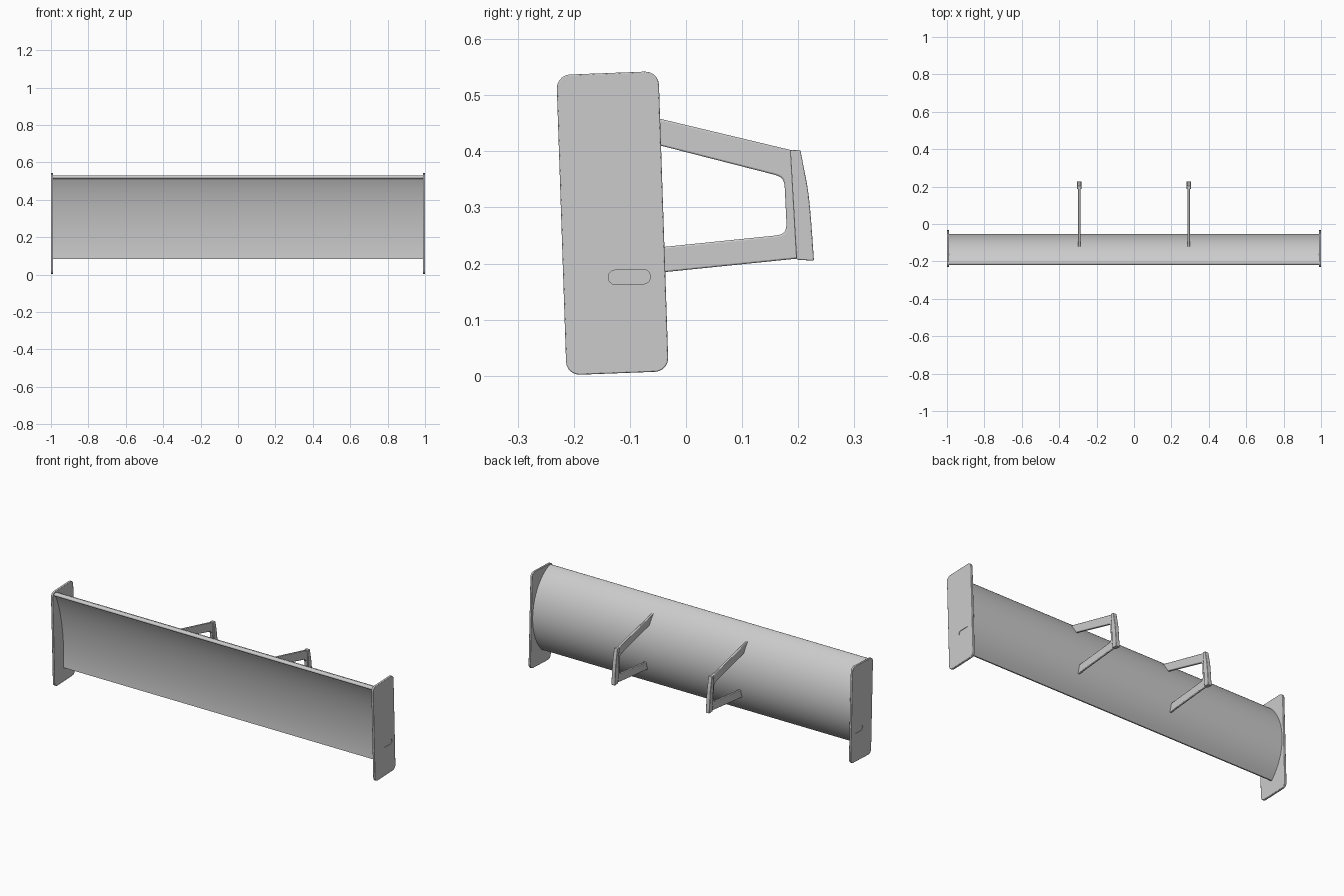
import bpy, bmesh, math
from mathutils import Vector
from mathutils.geometry import interpolate_bezier

cube = bpy.data.objects.get("Cube")
if cube:
    bpy.data.objects.remove(cube, do_unlink=True)

grey = bpy.data.materials.new("plain_grey")
grey.use_nodes = True
grey.diffuse_color = (0.6, 0.6, 0.6, 1)
grey.node_tree.nodes["Principled BSDF"].inputs["Base Color"].default_value = (0.6, 0.6, 0.6, 1)


def prism(name, profile, x0, x1, bevel=0.0, segments=2):
    """Extrude a (y, z) profile from x0 to x1."""
    bm = bmesh.new()
    face = bm.faces.new([bm.verts.new((x0, y, z)) for y, z in profile])
    ext = bmesh.ops.extrude_face_region(bm, geom=[face])
    moved = [v for v in ext["geom"] if isinstance(v, bmesh.types.BMVert)]
    bmesh.ops.translate(bm, verts=moved, vec=(x1 - x0, 0, 0))
    bmesh.ops.recalc_face_normals(bm, faces=bm.faces)
    mesh = bpy.data.meshes.new(name)
    bm.to_mesh(mesh)
    bm.free()
    mesh.materials.append(grey)
    obj = bpy.data.objects.new(name, mesh)
    bpy.context.collection.objects.link(obj)
    if bevel:
        mod = obj.modifiers.new("soft_edges", "BEVEL")
        mod.width, mod.segments = bevel, segments
        mod.limit_method, mod.angle_limit = "ANGLE", math.radians(50)
    return obj


def smooth(obj):
    bpy.ops.object.select_all(action="DESELECT")
    obj.select_set(True)
    bpy.context.view_layer.objects.active = obj
    bpy.ops.object.shade_smooth_by_angle(angle=math.radians(35))


def curve(points, count):
    """Sample a cubic through four (y, z) control points."""
    pts = interpolate_bezier(*[Vector((y, z, 0)) for y, z in points], count)
    return [(p.x, p.y) for p in pts]


def rounded(corners, radius, steps=6):
    """Round every corner of a (y, z) polygon."""
    out = []
    for i, c in enumerate(corners):
        c = Vector(c)
        a = c + (Vector(corners[i - 1]) - c).normalized() * radius
        b = c + (Vector(corners[(i + 1) % len(corners)]) - c).normalized() * radius
        out += curve([a, a.lerp(c, 0.55), b.lerp(c, 0.55), b], steps)
    return out


# Main wing: bulging rear skin, slightly hollow front skin, rounded lip on top
rear = curve([(-0.203, 0.53), (-0.07, 0.49), (0.02, 0.25), (-0.13, 0.083)], 32)
front = curve([(-0.137, 0.083), (-0.125, 0.22), (-0.15, 0.4), (-0.207, 0.512)], 20)
lip = curve([(-0.207, 0.512), (-0.226, 0.512), (-0.222, 0.534), (-0.203, 0.53)], 8)
smooth(prism("wing", rear + front + lip[1:-1], -0.989, 0.989))

# End plates with a shallow slot on the outer face
plate = rounded([(-0.231, 0.536), (-0.049, 0.543), (-0.031, 0.008), (-0.213, 0.001)], 0.024)
slot = rounded([(-0.139, 0.188), (-0.064, 0.19), (-0.063, 0.164), (-0.138, 0.162)], 0.0128)
for side, sign in (("left", 1), ("right", -1)):
    obj = prism(side + "_end_plate", plate, sign * 0.988, sign, 0.002)
    cutter = prism(side + "_slot_cutter", slot, sign * 0.997, sign * 1.02)
    cutter.hide_render = True
    cutter.hide_set(True)
    cut = obj.modifiers.new("slot", "BOOLEAN")
    cut.operation, cut.object, cut.solver = "DIFFERENCE", cutter, "EXACT"
    smooth(obj)

# Struts: two arms joined by an upright, with a thicker mounting foot behind
window = curve([(0.155, 0.359), (0.172, 0.355), (0.175, 0.35), (0.176, 0.335)], 6)
window += curve([(0.179, 0.272), (0.179, 0.257), (0.176, 0.252), (0.16, 0.25)], 6)
frame = [(-0.13, 0.478), (-0.15, 0.437)] + window
frame += [(-0.085, 0.225), (-0.085, 0.18), (0.2, 0.209), (0.192, 0.401)]
foot = [(0.186, 0.402), (0.204, 0.402)]
foot += curve([(0.21, 0.37), (0.219, 0.33), (0.221, 0.31), (0.228, 0.205)], 8)
foot += [(0.197, 0.207)]
for side, x in (("left", 0.293), ("right", -0.293)):
    smooth(prism(side + "_strut", frame, x - 0.006, x + 0.006, 0.003))
    smooth(prism(side + "_mounting_foot", foot, x - 0.011, x + 0.011, 0.002))
